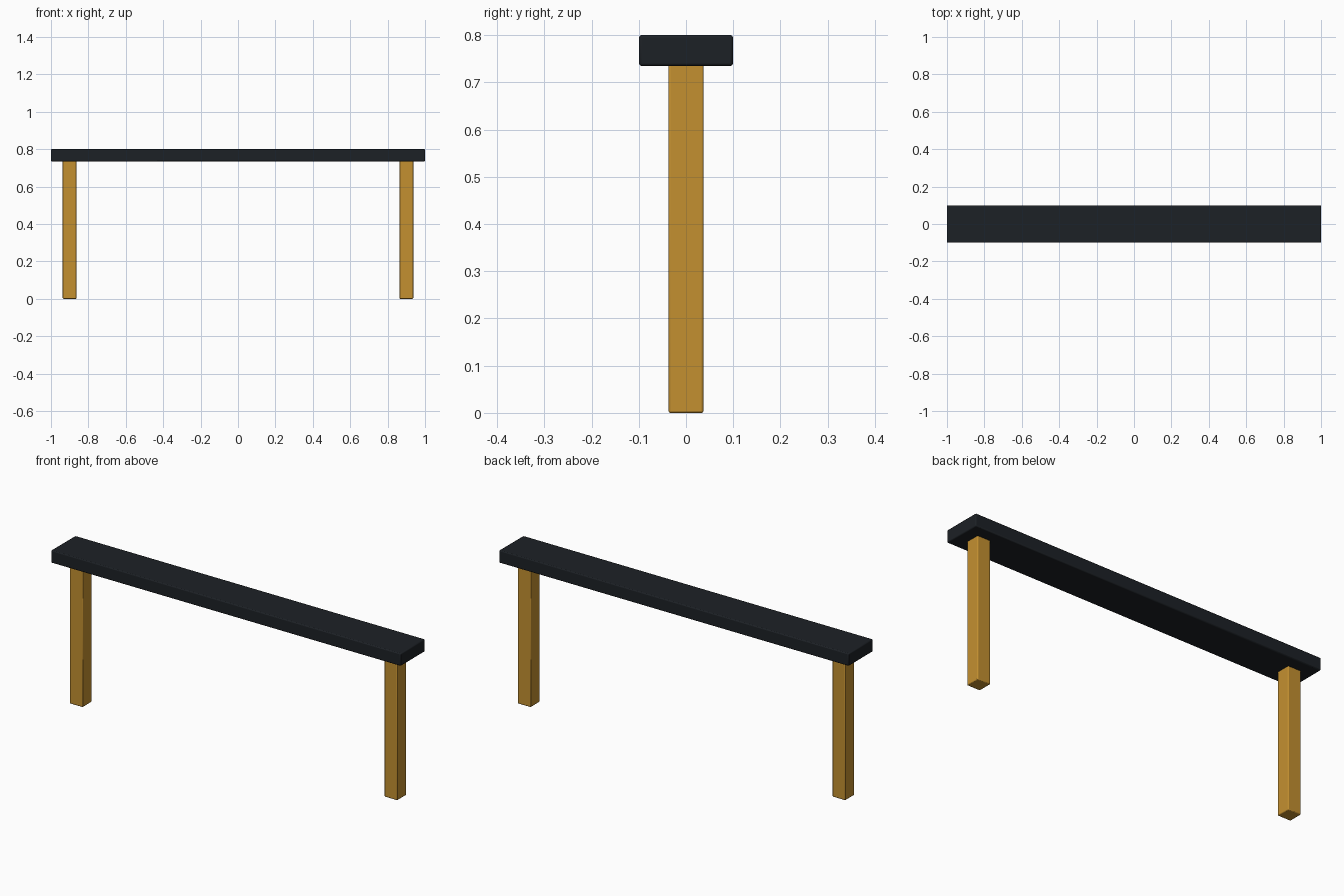
import bpy

if "Cube" in bpy.data.objects:
    bpy.data.objects.remove(bpy.data.objects["Cube"])


def material(name, color):
    mat = bpy.data.materials.new(name)
    mat.diffuse_color = color
    mat.use_nodes = True
    mat.node_tree.nodes["Principled BSDF"].inputs["Base Color"].default_value = mat.diffuse_color
    return mat


def beveled_box(name, size, center, bevel, mat):
    bpy.ops.mesh.primitive_cube_add(size=1, location=center)
    obj = bpy.context.object
    obj.name = name
    obj.scale = size
    bpy.ops.object.transform_apply(location=False, rotation=False, scale=True)
    mod = obj.modifiers.new("Soft edges", 'BEVEL')
    mod.width = bevel
    mod.segments = 2
    obj.data.materials.append(mat)
    bpy.ops.object.shade_smooth_by_angle()
    return obj


dark = material("dark_paint", (0.012, 0.015, 0.019, 1))
wood = material("golden_wood", (0.55, 0.28, 0.03, 1))

TOP_Z, THICK = 0.80, 0.065
UNDER_Z = TOP_Z - THICK

# Long beam-like top
beveled_box("top_beam", (2.0, 0.199, THICK), (0, 0, TOP_Z - THICK / 2), 0.005, dark)

# Square post legs, set in from each end and seated slightly into the top
LEG_H = UNDER_Z + 0.005
for side, x in (("left", -0.9), ("right", 0.9)):
    beveled_box(side + "_leg", (0.074, 0.074, LEG_H), (x, 0, LEG_H / 2), 0.004, wood)
